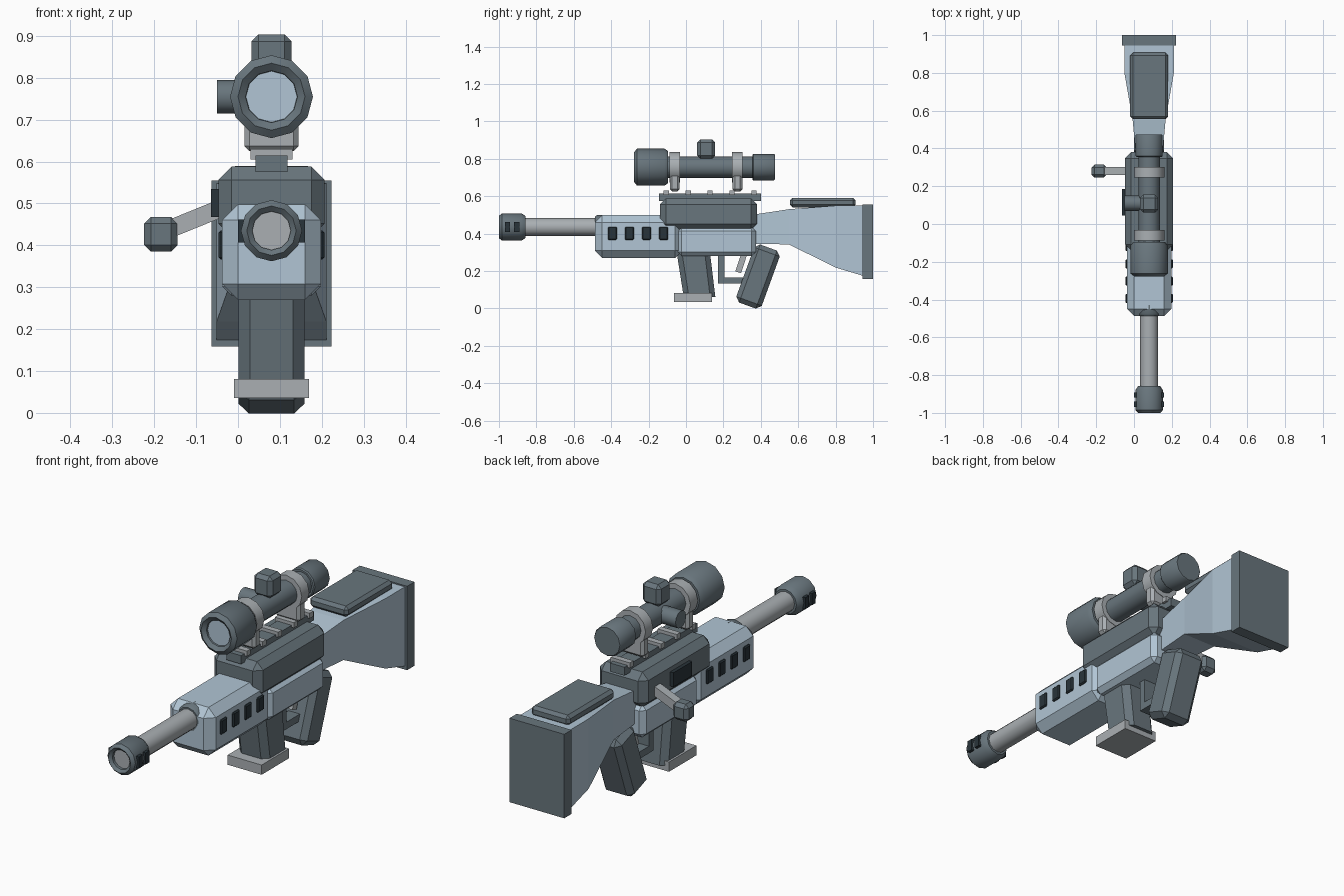
import bpy, bmesh
from math import radians, sin, cos, tau
from mathutils import Matrix, Vector

if "Cube" in bpy.data.objects:
    bpy.data.objects.remove(bpy.data.objects["Cube"])

CX = 0.08  # centre line of the rifle


def material(name, rgb):
    m = bpy.data.materials.new(name)
    m.diffuse_color = (*rgb, 1)
    m.use_nodes = True
    m.node_tree.nodes["Principled BSDF"].inputs["Base Color"].default_value = m.diffuse_color
    return m


DARK = material("dark_steel", (0.14, 0.18, 0.205))
BLUE = material("pale_blue", (0.44, 0.56, 0.66))
GREY = material("light_grey", (0.40, 0.43, 0.45))
BLACK = material("vent_black", (0.022, 0.034, 0.042))


def finish(name, bm, mat, smooth=False):
    bmesh.ops.remove_doubles(bm, verts=bm.verts, dist=1e-5)
    bmesh.ops.recalc_face_normals(bm, faces=bm.faces)
    me = bpy.data.meshes.new(name)
    bm.to_mesh(me)
    bm.free()
    me.materials.append(mat)
    ob = bpy.data.objects.new(name, me)
    bpy.context.collection.objects.link(ob)
    if smooth:
        bpy.ops.object.select_all(action='DESELECT')
        ob.select_set(True)
        bpy.context.view_layer.objects.active = ob
        bpy.ops.object.shade_smooth_by_angle(angle=radians(40))
    return ob


def box(name, x, y, z, mat, bevel=0, tilt=0):
    """Box from (min, max) ranges, chamfered, tilted in degrees about its centre."""
    bm = bmesh.new()
    bmesh.ops.create_cube(bm, size=1)
    bmesh.ops.scale(bm, verts=bm.verts, vec=(x[1] - x[0], y[1] - y[0], z[1] - z[0]))
    if bevel:
        bmesh.ops.bevel(bm, geom=bm.edges[:], offset=bevel, segments=1, affect='EDGES')
    centre = Vector((sum(x) / 2, sum(y) / 2, sum(z) / 2))
    bm.transform(Matrix.Translation(centre) @ Matrix.Rotation(radians(tilt), 4, 'X'))
    return finish(name, bm, mat)


def half(w):
    return (CX - w, CX + w)


def loft(name, rings, mat, smooth=False):
    bm = bmesh.new()
    loops = [[bm.verts.new(p) for p in r] for r in rings]
    n = len(loops[0])
    for a, b in zip(loops, loops[1:]):
        for i in range(n):
            bm.faces.new((a[i], a[(i + 1) % n], b[(i + 1) % n], b[i]))
    bm.faces.new(loops[0])
    bm.faces.new(loops[-1])
    return finish(name, bm, mat, smooth)


def lathe(name, z, profile, mat, n=12):
    """Turned part along y, from (radius, y) pairs."""
    rings = [[(CX + r * sin(tau * i / n), y, z + r * cos(tau * i / n)) for i in range(n)]
             for r, y in profile]
    return loft(name, rings, mat, True)


# Barrel, collar and muzzle brake
BZ = 0.435
lathe("barrel", BZ, [(0.048, -0.975), (0.048, -0.45)], GREY)
lathe("barrel_collar", BZ, [(0.055, -0.487), (0.064, -0.475), (0.064, -0.43)], DARK)
lathe("muzzle_brake", BZ, [(0.046, -0.965), (0.046, -0.988), (0.059, -1.0), (0.073, -0.985),
                           (0.073, -0.88), (0.058, -0.857)], DARK)
for side in (-1, 1):
    for i, y in enumerate((-0.955, -0.905)):
        box(f"muzzle_vent_{side}_{i}", sorted((CX + side * 0.06, CX + side * 0.08)),
            (y - 0.014, y + 0.014), (0.407, 0.462), BLACK)

# Handguard with side vents
box("handguard", half(0.118), (-0.487, -0.02), (0.27, 0.498), BLUE, 0.038)
for side in (-1, 1):
    for i in range(4):
        y = -0.394 + i * 0.0915
        box(f"handguard_vent_{side}_{i}", sorted((CX + side * 0.1, CX + side * 0.126)),
            (y - 0.024, y + 0.024), (0.366, 0.436), BLACK, 0.005)

# Receiver
box("upper_receiver", half(0.127), (-0.14, 0.38), (0.42, 0.588), DARK, 0.032)
box("lower_receiver", half(0.118), (-0.045, 0.373), (0.28, 0.435), BLUE, 0.022)
box("ejection_port", (-0.064, -0.03), (0.045, 0.185), (0.468, 0.535), BLACK)

# Scope rail
box("scope_rail", half(0.038), (-0.145, 0.4), (0.575, 0.615), DARK)
for i in range(5):
    y = -0.105 + i * 0.117
    box(f"rail_tooth_{i}", half(0.05), (y - 0.014, y + 0.014), (0.605, 0.63), GREY)

# Scope
SZ = 0.755
lathe("scope_tube", SZ, [(0.057, -0.15), (0.057, 0.4)], DARK)
lathe("scope_objective", SZ, [(0.06, -0.245), (0.062, -0.262), (0.08, -0.277), (0.099, -0.262),
                              (0.099, -0.115), (0.085, -0.095)], DARK)
lathe("scope_lens", SZ, [(0.061, -0.254), (0.061, -0.24)], BLUE)
lathe("scope_eyepiece", SZ, [(0.066, 0.355), (0.071, 0.36), (0.071, 0.47), (0.067, 0.475)], DARK)
for i, y in enumerate((-0.06, 0.275)):
    lathe(f"scope_ring_{i}", SZ, [(0.081, y - 0.028), (0.081, y + 0.028)], GREY)
    box(f"scope_mount_{i}", half(0.065), (y - 0.026, y + 0.026), (0.625, 0.72), GREY, 0.012)

# Scope turrets
box("top_turret", half(0.048), (0.06, 0.155), (0.8, 0.904), DARK, 0.017)
turret = [[(x, 0.11 + 0.04 * cos(tau * i / 12), SZ + 0.04 * sin(tau * i / 12))
           for i in range(12)] for x in (-0.05, 0.05)]
loft("side_turret", turret, DARK, True)

# Bolt handle
rod = [[(x, 0.28 + dy, z + dz) for dy, dz in ((-0.021, -0.023), (0.021, -0.023),
                                              (0.021, 0.023), (-0.021, 0.023))]
       for x, z in ((-0.03, 0.493), (-0.18, 0.432))]
loft("bolt_handle", rod, GREY)
box("bolt_knob", (-0.224, -0.144), (0.245, 0.315), (0.385, 0.468), DARK, 0.016)

# Stock: rectangular sections that widen to the rear
stock = [[(CX + s * w, y, z) for s, z in ((-1, lo), (1, lo), (1, hi), (-1, hi))]
         for y, w, lo, hi in ((0.34, 0.068, 0.345, 0.498), (0.55, 0.087, 0.342, 0.53),
                              (0.8, 0.131, 0.218, 0.549), (0.96, 0.131, 0.17, 0.549))]
loft("stock", stock, BLUE)
box("butt_plate", half(0.143), (0.945, 1.0), (0.158, 0.555), DARK)
box("cheek_rest", half(0.1), (0.555, 0.907), (0.54, 0.59), DARK, 0.014)

# Magazine: chamfered section swept back toward the bottom
mag = []
for y0, y1, z in ((-0.05, 0.128, 0.3), (-0.012, 0.157, 0.06)):
    w, c = 0.079, 0.028
    mag.append([(CX - w, y0 + c, z), (CX - w + c, y0, z), (CX + w - c, y0, z), (CX + w, y0 + c, z),
                (CX + w, y1 - c, z), (CX + w - c, y1, z), (CX - w + c, y1, z), (CX - w, y1 - c, z)])
loft("magazine", mag, DARK)
box("magazine_base", half(0.089), (-0.065, 0.14), (0.035, 0.081), GREY)

# Grip, trigger and trigger guard
box("grip", half(0.079), (0.3125, 0.4575), (0.005, 0.335), DARK, 0.025, -20)
box("trigger_guard_front", half(0.03), (0.172, 0.205), (0.135, 0.3), DARK)
box("trigger_guard_bottom", half(0.03), (0.172, 0.34), (0.132, 0.165), DARK)
box("trigger", half(0.02), (0.28, 0.312), (0.19, 0.3), GREY, 0, -18)
